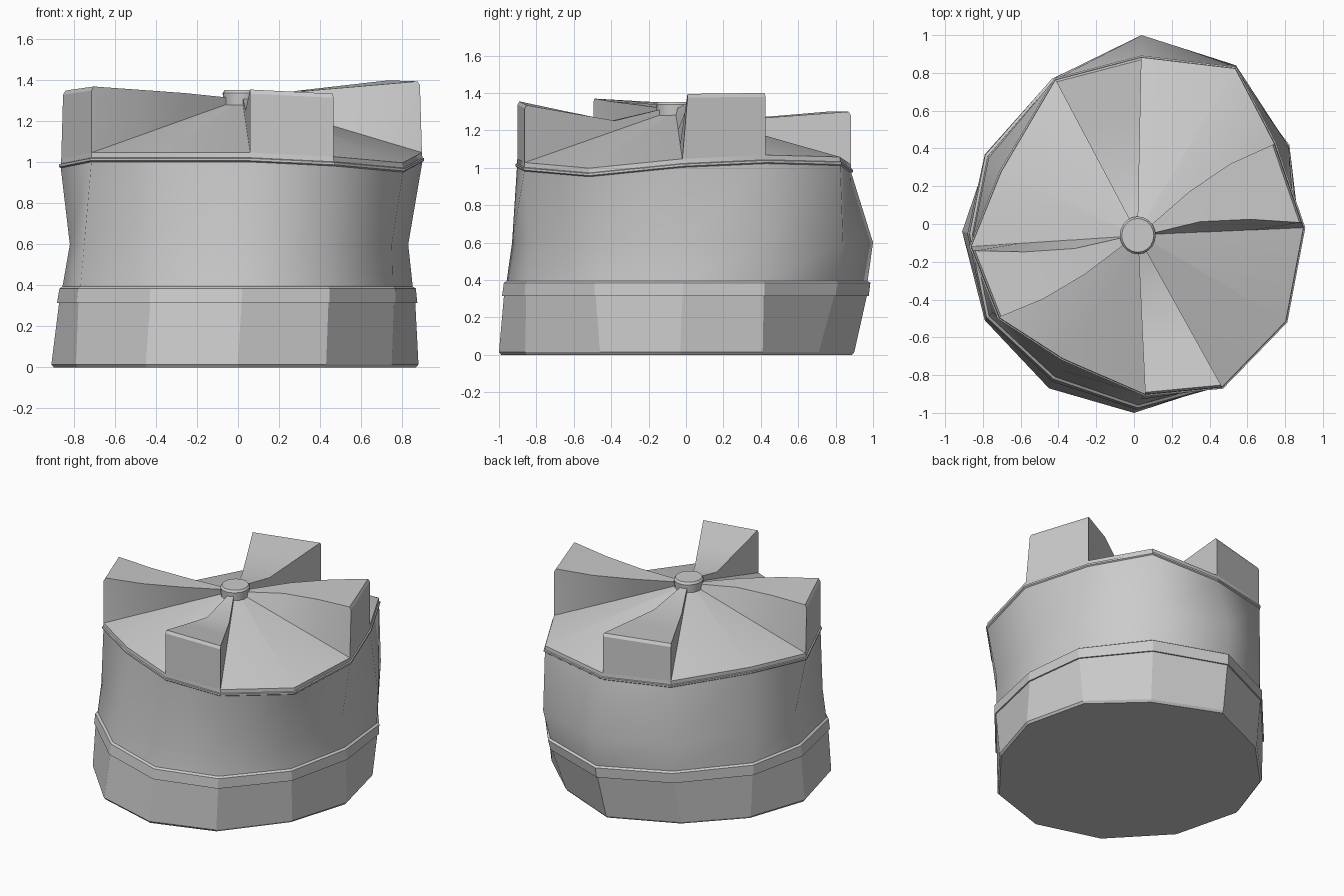
import bpy, math
from mathutils import Vector

if "Cube" in bpy.data.objects:
    bpy.data.objects.remove(bpy.data.objects["Cube"])

# Twelve-sided plans, starting at the front and running counter-clockwise
BASE = [(0, -1), (.43, -.86), (.75, -.46), (.88, -.03), (.775, .41), (.45, .71), (0, .9),
        (-.45, .7), (-.77, .37), (-.91, -.04), (-.79, -.51), (-.45, -.87)]
MID = [(.03, -.93), (.44, -.83), (.75, -.49), (.83, -.01), (.82, .41), (.54, .84), (.04, 1),
       (-.41, .78), (-.77, .35), (-.82, -.06), (-.75, -.47), (-.4, -.77)]
TOP = [(.06, -.91), (.47, -.87), (.81, -.52), (.905, -.02), (.75, .43), (.54, .83), (.04, .89),
       (-.42, .77), (-.71, .28), (-.87, -.12), (-.72, -.5), (-.38, -.72)]
TOP_Z = [1.02, 1.0, .97, 1.02, 1.04, 1.03, .99, 1.01, 1.0, .99, 1.02, 1.02]
APEX = Vector((.02, -.06, 1.31))


def ring(plan, z, out=0.0):
    zs = z if isinstance(z, list) else [z] * 12
    pts = []
    for (x, y), h in zip(plan, zs):
        v = Vector((x, y, 0))
        v *= 1 + out / v.length
        pts.append(Vector((v.x, v.y, h)))
    return pts


def blend(p, q, t):
    return [(a[0] + (b[0] - a[0]) * t, a[1] + (b[1] - a[1]) * t) for a, b in zip(p, q)]


def loft(name, rings, smooth=None, bottom=False, top=False):
    n = len(rings[0])
    verts = [v for r in rings for v in r]
    faces = []
    for k in range(len(rings) - 1):
        for i in range(n):
            j = (i + 1) % n
            faces.append((k*n + i, k*n + j, (k+1)*n + j, (k+1)*n + i))
    if bottom:
        faces.append(tuple(reversed(range(n))))
    if top:
        faces.append(tuple(range((len(rings) - 1) * n, len(rings) * n)))
    me = bpy.data.meshes.new(name)
    me.from_pydata(verts, [], faces)
    ob = bpy.data.objects.new(name, me)
    bpy.context.collection.objects.link(ob)
    if smooth:
        bpy.ops.object.select_all(action='DESELECT')
        ob.select_set(True)
        bpy.context.view_layer.objects.active = ob
        bpy.ops.object.shade_smooth_by_angle(angle=math.radians(smooth))
    return ob


def raised(dz):
    return [z + dz for z in TOP_Z]


# Faceted base with a slim foot, and a protruding belt above it
under = blend(BASE, MID, .55)
over = blend(BASE, MID, .66)
loft("base", [ring(BASE, 0, -.012), ring(BASE, .015), ring(under, .315, .012)], bottom=True)
loft("belt", [ring(under, .315, .012), ring(under, .315, .022),
              ring(over, .385, .02), ring(over, .395, .005)])

# Softly shaded wall
loft("wall", [ring(over, .395, .005), ring(MID, .6),
              ring(TOP, raised(-.018), -.006)], smooth=60)

# Thin rim lip and sloping roof
lip = [ring(TOP, raised(-.018), -.006), ring(TOP, raised(-.012), .002),
       ring(TOP, raised(0), .002), ring(TOP, raised(.003), -.006)]
loft("rim", lip)
edge = ring(TOP, raised(.028), -.008)
hub_ring = [APEX + (p - APEX) * .03 for p in edge]
loft("roof", [lip[-1], edge, hub_ring], smooth=30)


# Raised roof wedge between two rim corners, widening from the hub
def wedge(name, a, b, za, zb, mid_z, twist):
    A, B = edge[a], edge[b]
    sections = []
    for t, s in ((.08, .1), (.4, 1), (.7, 1), (.987, .5), (1, .5)):
        lo_a, lo_b = APEX.lerp(A, t), APEX.lerp(B, t)
        side = (B - A).normalized() * twist * s
        hi_a, hi_b = lo_a + side, lo_b + side * (.7 if t < .8 else 0)
        if t < .1:
            ha = hb = APEX.z + .005
        elif t < .5:
            ha = hb = mid_z
        elif t < .8:
            ha, hb = (mid_z + za) / 2, (mid_z + zb) / 2
        else:
            ha, hb = (za, zb) if t < 1 else (za - .02, zb - .02)
        hi_a.z, hi_b.z = ha, hb
        lo_a.z -= .005
        lo_b.z -= .005
        sections.append([hi_a, hi_b, lo_b, lo_a])
    loft(name, sections, smooth=25, top=True)


wedge("front_wedge", 0, 1, 1.355, 1.335, 1.252, 0)
wedge("right_wedge", 3, 4, 1.395, 1.40, 1.35, .06)
wedge("back_wedge", 6, 7, 1.30, 1.30, 1.26, 0)
wedge("left_wedge", 9, 10, 1.35, 1.37, 1.338, .05)


# Round cap at the roof centre
def disc(r, z):
    return [Vector((APEX.x + r * math.cos(i * math.tau / 20),
                    APEX.y + r * 1.05 * math.sin(i * math.tau / 20), z)) for i in range(20)]


loft("cap", [disc(.09, 1.28), disc(.095, 1.338), disc(.085, 1.353)], smooth=30,
     bottom=True, top=True)
